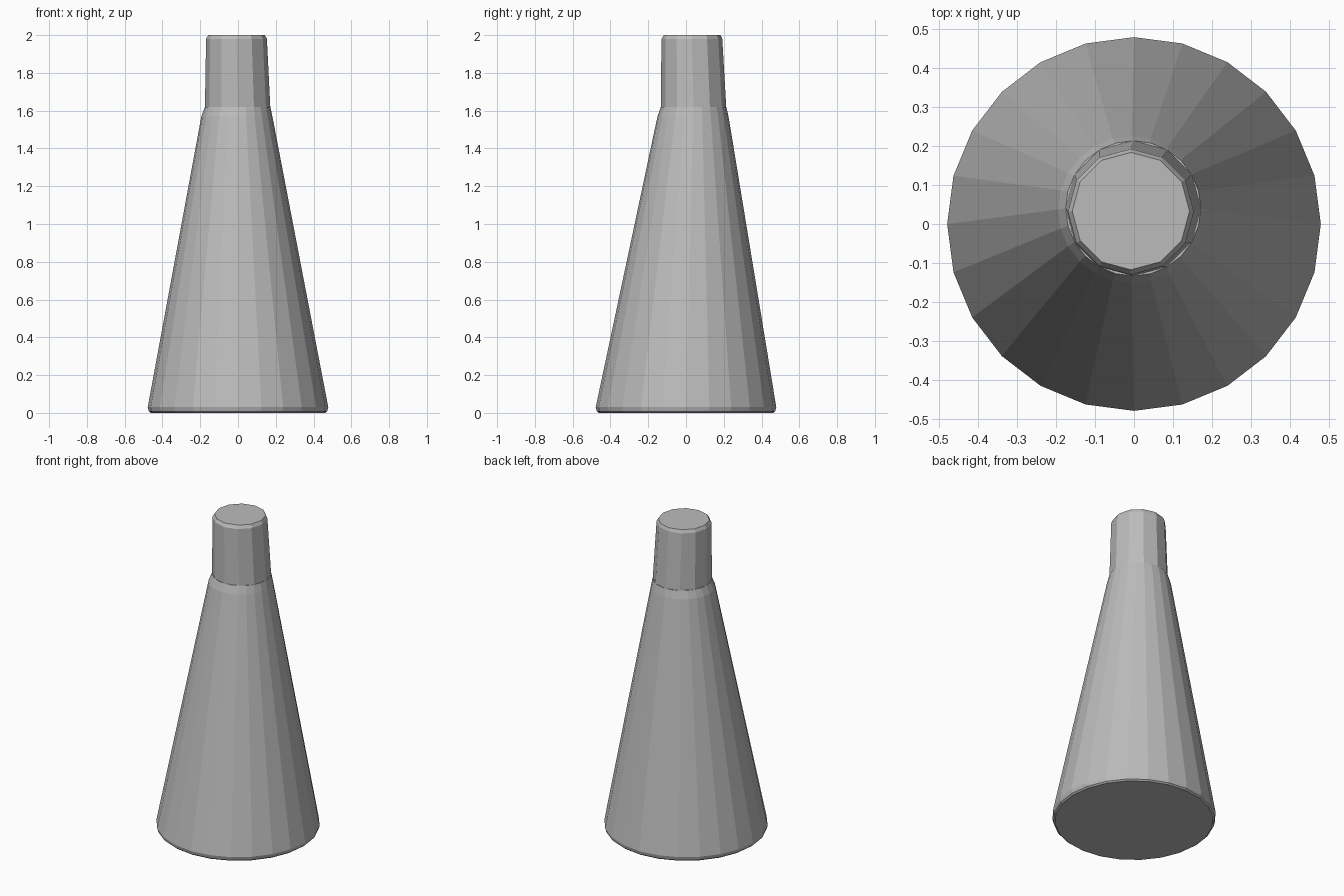
import bpy, bmesh
from math import cos, sin, tau

if "Cube" in bpy.data.objects:
    bpy.data.objects.remove(bpy.data.objects["Cube"])

grey = bpy.data.materials.new("plain grey")
grey.use_nodes = True
colour = (0.5, 0.5, 0.5, 1)
grey.diffuse_color = colour
grey.node_tree.nodes["Principled BSDF"].inputs["Base Color"].default_value = colour


def loft(name, sides, rings):
    """Skin a closed solid through rings of (x, y, z, radius)."""
    bm = bmesh.new()
    loops = [[bm.verts.new((x + r * cos(tau * i / sides),
                            y + r * sin(tau * i / sides), z))
              for i in range(sides)] for x, y, z, r in rings]
    for low, high in zip(loops, loops[1:]):
        for i in range(sides):
            j = (i + 1) % sides
            bm.faces.new((low[i], low[j], high[j], high[i]))
    bm.faces.new(loops[0][::-1])
    bm.faces.new(loops[-1])
    mesh = bpy.data.meshes.new(name)
    bm.to_mesh(mesh)
    bm.free()
    mesh.materials.append(grey)
    obj = bpy.data.objects.new(name, mesh)
    bpy.context.collection.objects.link(obj)
    return obj


# Flared body with a small bevelled foot, leaning slightly to the back
loft("cone_body", 24, [
    (0, 0, 0, 0.462),
    (0, 0, 0.008, 0.472),
    (0, 0, 0.03, 0.478),
    (-0.006, 0.037, 1.57, 0.188),
    (-0.002, 0.040, 1.62, 0.173),
])

# Slim neck with a bevelled rim
loft("neck", 12, [
    (-0.002, 0.040, 1.58, 0.173),
    (-0.002, 0.040, 1.62, 0.173),
    (-0.008, 0.031, 1.98, 0.161),
    (-0.008, 0.033, 2.0, 0.150),
])
